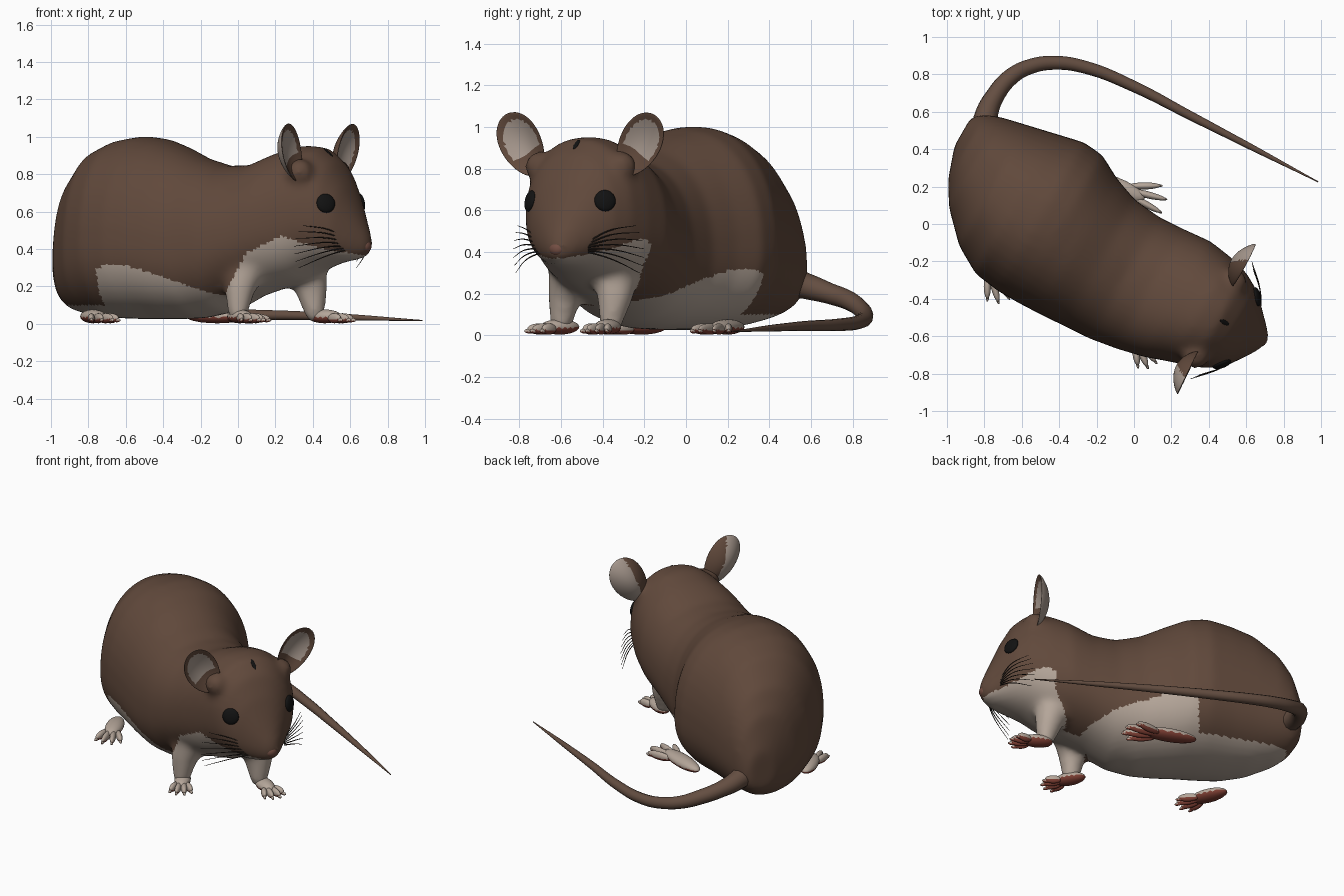
import bpy, bmesh, math
from mathutils import Vector, Matrix
from mathutils.bvhtree import BVHTree

if "Cube" in bpy.data.objects:
    bpy.data.objects.remove(bpy.data.objects["Cube"])

HEADING = math.radians(-30)          # the animal faces right and forward
FWD = Vector((math.cos(HEADING), math.sin(HEADING), 0))
LEFT = Vector((-math.sin(HEADING), math.cos(HEADING), 0))

def material(name, rgb):
    m = bpy.data.materials.new(name)
    m.diffuse_color = (*rgb, 1)
    m.use_nodes = True
    m.node_tree.nodes["Principled BSDF"].inputs["Base Color"].default_value = m.diffuse_color
    return m

BROWN = material("brown_fur", (0.118, 0.066, 0.044))
CREAM = material("cream_fur", (0.46, 0.38, 0.32))
EAR = material("ear_skin", (0.38, 0.31, 0.265))
RED = material("red_sole", (0.2, 0.047, 0.032))
TAIL = material("tail_skin", (0.128, 0.076, 0.053))
NOSE = material("nose_skin", (0.17, 0.075, 0.055))
BLACK = material("black", (0.006, 0.006, 0.006))
WHISKER = material("whisker_hair", (0.025, 0.018, 0.014))

def add_object(name, mesh, *mats):
    if len(mesh.materials):
        mesh.materials.clear()
    for m in mats:
        mesh.materials.append(m)
    ob = bpy.data.objects.new(name, mesh)
    bpy.context.collection.objects.link(ob)
    mesh.shade_smooth()
    return ob

def baked(ob):
    """Mesh of an object with its modifiers or curve bevel applied."""
    bpy.context.view_layer.update()
    dg = bpy.context.evaluated_depsgraph_get()
    mesh = bpy.data.meshes.new_from_object(ob.evaluated_get(dg))
    bpy.data.objects.remove(ob)
    return mesh

def ball(bm, centre, radii, angle=0.0, sub=4):
    mat = (Matrix.Translation(centre) @ Matrix.Rotation(angle, 4, 'Z')
           @ Matrix.Diagonal((*radii, 1)))
    bmesh.ops.create_icosphere(bm, subdivisions=sub, radius=1, matrix=mat)

def mesh_from(bm, name):
    bm.normal_update()
    mesh = bpy.data.meshes.new(name)
    bm.to_mesh(mesh)
    bm.free()
    return mesh

def tube(name, points, mat, res=4):
    """Smooth tapered tube through (x, y, z, radius) points."""
    cu = bpy.data.curves.new(name, 'CURVE')
    cu.dimensions = '3D'
    cu.bevel_depth = 1
    cu.bevel_resolution = res
    cu.use_fill_caps = True
    cu.resolution_u = 8
    sp = cu.splines.new('BEZIER')
    sp.bezier_points.add(len(points) - 1)
    for bp, p in zip(sp.bezier_points, points):
        bp.co, bp.radius = p[:3], p[3]
        bp.handle_left_type = bp.handle_right_type = 'AUTO'
    ob = bpy.data.objects.new(name + "_path", cu)
    bpy.context.collection.objects.link(ob)
    return add_object(name, baked(ob), mat)

def lerp_table(table, t):
    if t <= table[0][0]:
        return table[0][1]
    for (a, va), (b, vb) in zip(table, table[1:]):
        if t <= b:
            return va + (vb - va) * (t - a) / (b - a)
    return table[-1][1]

# Body outline by distance along the spine: left edge, right edge, back, belly
OUTLINE = [
    (-1.04, 0.06, -0.12, 0.42, 0.17), (-0.98, 0.11, -0.29, 0.64, 0.10),
    (-0.90, 0.14, -0.42, 0.78, 0.07), (-0.75, 0.175, -0.57, 0.92, 0.04),
    (-0.60, 0.21, -0.655, 0.98, 0.03), (-0.45, 0.245, -0.675, 1.005, 0.025),
    (-0.33, 0.235, -0.675, 0.99, 0.025), (-0.20, 0.165, -0.67, 0.95, 0.025),
    (-0.06, 0.115, -0.66, 0.89, 0.03), (0.10, 0.10, -0.65, 0.845, 0.06),
    (0.25, 0.11, -0.625, 0.85, 0.14), (0.40, 0.125, -0.59, 0.915, 0.19),
    (0.54, 0.105, -0.54, 0.955, 0.23), (0.65, 0.075, -0.505, 0.945, 0.29),
    (0.74, 0.025, -0.465, 0.87, 0.32), (0.81, -0.04, -0.405, 0.745, 0.335),
    (0.87, -0.10, -0.32, 0.60, 0.345), (0.92, -0.15, -0.24, 0.48, 0.37)]
SEG = 40
bm = bmesh.new()
rings = []
for u, left, right, top, low in OUTLINE:
    mid, half = (left + right) / 2, (left - right) / 2
    widest = low + (0.40 if u < 0 else 0.44) * (top - low)
    ring = []
    for i in range(SEG):
        a = 2 * math.pi * i / SEG
        c, s = (math.copysign(abs(t) ** 0.9, t) for t in (math.cos(a), math.sin(a)))
        p = FWD * u + LEFT * (mid + half * c)
        p.z = widest + s * ((top - widest) if s > 0 else (widest - low))
        ring.append(bm.verts.new(p))
    rings.append(ring)
for r0, r1 in zip(rings, rings[1:]):
    for i in range(SEG):
        j = (i + 1) % SEG
        bm.faces.new((r0[i], r0[j], r1[j], r1[i]))
bm.faces.new(rings[0])
bm.faces.new(rings[-1])
bmesh.ops.recalc_face_normals(bm, faces=bm.faces)
# Snout and ear roots
for c, r in (((0.655, -0.605, 0.43), 0.062), ((0.33, -0.70, 0.81), 0.075),
             ((0.53, -0.31, 0.81), 0.075)):
    ball(bm, c, (r, r, r), sub=3)
# Front legs as chains of balls
for path in ([(0.06, -0.53, 0.36, 0.13), (0.01, -0.58, 0.2, 0.085), (0.0, -0.60, 0.06, 0.055)],
             [(0.34, -0.34, 0.36, 0.13), (0.39, -0.34, 0.2, 0.09), (0.41, -0.36, 0.06, 0.055)]):
    for p, q in zip(path, path[1:]):
        for k in range(9):
            x, y, z, r = Vector(p).lerp(Vector(q), k / 8)
            ball(bm, (x, y, z), (r, r, r), sub=3)
# Everything fused into one smooth skin
skin = add_object("body_masses", mesh_from(bm, "body_masses"), BROWN)
rm = skin.modifiers.new("fuse", 'REMESH')
rm.mode = 'VOXEL'
rm.voxel_size = 0.018
sm = skin.modifiers.new("soften", 'SMOOTH')
sm.factor = 0.5
sm.iterations = 16
body = add_object("body", baked(skin), BROWN, CREAM)

# Cream belly, chest and chin: below a height that varies along the body
BELLY = [(-0.53, 0.10), (-0.50, 0.29), (-0.43, 0.32), (-0.30, 0.31), (-0.08, 0.25),
         (0.126, 0.17), (0.23, 0.14), (0.30, 0.25), (0.38, 0.38), (0.57, 0.47),
         (0.70, 0.42), (0.80, 0.39), (0.92, 0.365)]
for p in body.data.polygons:
    u, v = p.center.dot(FWD), p.center.dot(LEFT)
    shift = 0.14 if v > -0.2 and u < 0.5 else 0
    p.material_index = int(p.center.z < lerp_table(BELLY, u - shift))

# Eyes and forehead mark, seated on the head surface
bm = bmesh.new()
bm.from_mesh(body.data)
tree = BVHTree.FromBMesh(bm)
bm.free()

def seat(name, guess, radii, mat):
    co, n, _, _ = tree.find_nearest(Vector(guess))
    b = bmesh.new()
    ball(b, (0, 0, 0), radii, sub=3)
    b.transform(Matrix.Translation(co) @ n.to_track_quat('Z', 'Y').to_matrix().to_4x4())
    add_object(name, mesh_from(b, name), mat)

seat("right_eye", (0.47, -0.75, 0.645), (0.052, 0.052, 0.02), BLACK)
seat("left_eye", (0.65, -0.39, 0.645), (0.052, 0.052, 0.02), BLACK)
seat("forehead_mark", (0.51, -0.54, 0.95), (0.012, 0.035, 0.004), BLACK)

# Nose tip
bm = bmesh.new()
ball(bm, (0.678, -0.618, 0.415), (0.034, 0.042, 0.036), HEADING, 3)
add_object("nose", mesh_from(bm, "nose"), NOSE)

# Ears: flat cups, bare skin in the upper hollow and over most of the back
def ear(name, centre, up, out):
    up = Vector(up).normalized()
    face = Vector((0.9, -0.42, 0))
    face = (face - up * face.dot(up)).normalized()
    frame = Matrix((face.cross(up) * out, face, up)).transposed().to_4x4()
    b = bmesh.new()
    ball(b, (0, 0, 0), (1, 1, 1))
    for f in b.faces:
        c = f.calc_center_median()
        inside = math.hypot(c.x, c.z) < 0.78 and c.z > -0.25
        f.material_index = int(inside if c.y > 0 else c.x + 0.3 * c.z > -0.2)
    for v in b.verts:
        x, y, z = v.co
        cup = -0.055 * (1 - x * x - z * z)            # hollow both faces backwards
        v.co = (x * 0.108 * (1 + 0.12 * z), y * 0.018 + cup, z * 0.168)
    b.transform(Matrix.Translation(centre) @ frame)
    bmesh.ops.recalc_face_normals(b, faces=b.faces)
    add_object(name, mesh_from(b, name), BROWN, EAR)

ear("right_ear", (0.29, -0.79, 0.915), (-0.08, -0.16, 0.29), 1)
ear("left_ear", (0.585, -0.225, 0.915), (0.10, 0.16, 0.28), -1)

# Tail: sweeps around the left side and tapers to a point
tube("tail", [(-0.80, 0.45, 0.27, 0.085), (-0.79, 0.58, 0.235, 0.062), (-0.74, 0.69, 0.20, 0.05),
              (-0.66, 0.785, 0.165, 0.046), (-0.56, 0.84, 0.125, 0.041),
              (-0.42, 0.862, 0.09, 0.037), (-0.25, 0.835, 0.065, 0.034),
              (0.0, 0.735, 0.05, 0.03), (0.3, 0.58, 0.045, 0.024),
              (0.6, 0.425, 0.035, 0.017), (0.985, 0.225, 0.018, 0.003)], TAIL)

# Feet: pad plus four splayed toes, red underneath
def foot(name, heel, toe, width):
    heel, toe = Vector((*heel, 0)), Vector((*toe, 0))
    d = toe - heel
    length, ang = d.length, math.atan2(d.y, d.x)
    across = Vector((-math.sin(ang), math.cos(ang), 0))
    b = bmesh.new()
    mid = heel + d * 0.38
    ball(b, (mid.x, mid.y, 0.04), (length * 0.4, width, 0.037), ang, 3)
    for k in (-1.5, -0.5, 0.5, 1.5):
        a = ang + k * 0.25
        step = Vector((math.cos(a), math.sin(a), 0)) * length * (0.45 if abs(k) < 1 else 0.36)
        root = heel + d * 0.55 + across * k * width * 0.4
        c, tip = root + step * 0.5, root + step * 0.95
        ball(b, (c.x, c.y, 0.03), (step.length * 0.55, 0.019, 0.027), a, 3)
        ball(b, (tip.x, tip.y, 0.02), (0.028, 0.009, 0.012), a, 2)
    b.normal_update()
    for f in b.faces:
        f.material_index = int(f.normal.z < -0.15)
    add_object(name, mesh_from(b, name), CREAM, RED)

foot("right_front_foot", (-0.04, -0.52), (0.09, -0.745), 0.05)
foot("left_front_foot", (0.38, -0.33), (0.60, -0.45), 0.05)
foot("right_hind_foot", (-0.82, -0.10), (-0.70, -0.40), 0.055)
foot("left_hind_foot", (-0.27, 0.26), (0.15, 0.10), 0.055)

# Whiskers: a fan of fine hairs on each cheek
for side, start, end in (("right", (0.59, -0.69), (0.30, -0.83)),
                         ("left", (0.675, -0.47), (0.63, -0.20))):
    for i in range(7):
        t = i / 6
        reach = 0.72 + 0.28 * math.sin(math.pi * (0.25 + 0.6 * t))
        s = Vector((*start, 0.40 + 0.05 * t))
        e = s.lerp(Vector((*end, 0.29 + 0.25 * t)), reach)
        m = (s + e) / 2 + Vector((0.02, -0.01, 0.015))
        tube(f"{side}_whisker_{i + 1}", [(*s, 0.004), (*m, 0.003), (*e, 0.0012)], WHISKER, 0)
